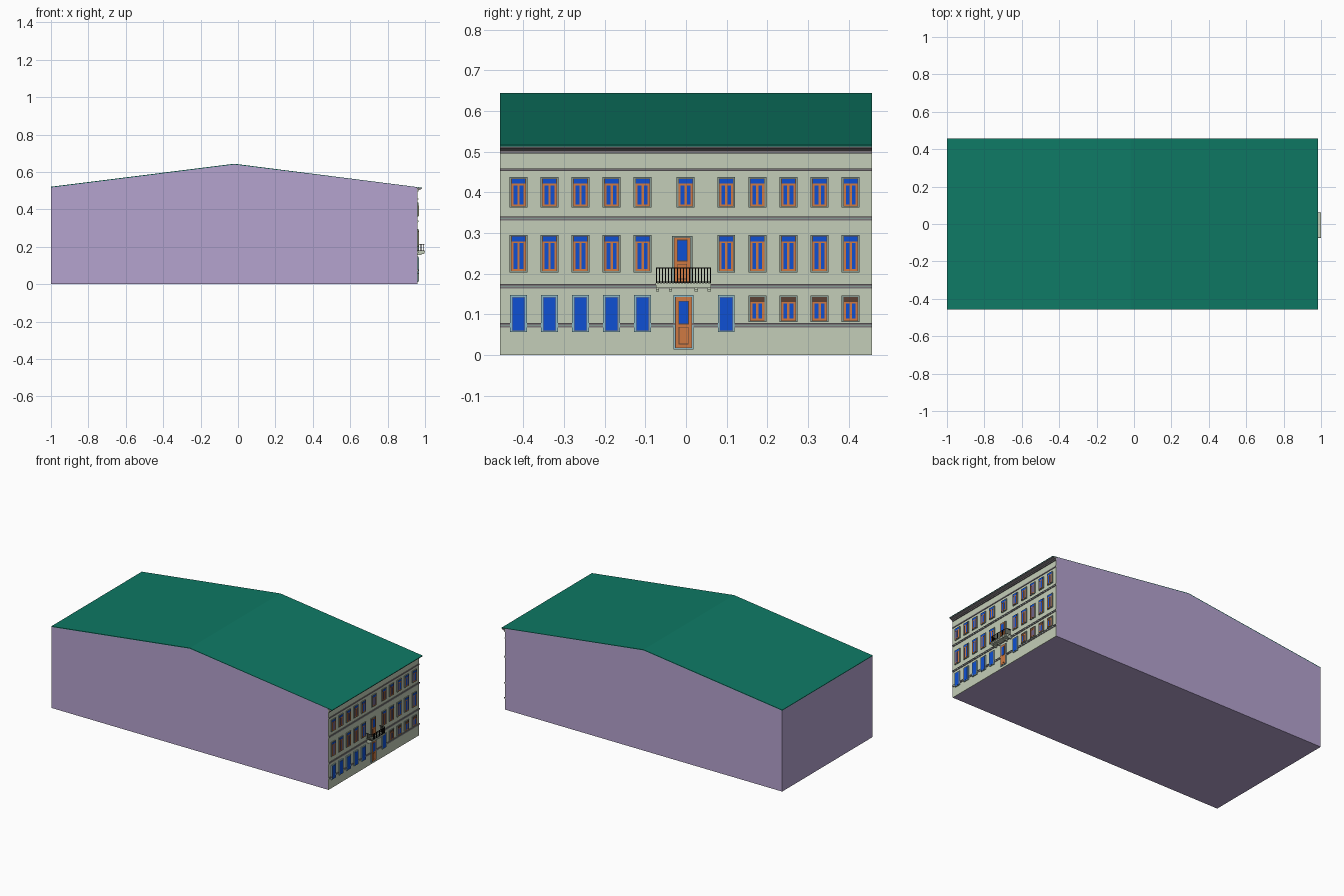
import bpy
import bmesh

cube = bpy.data.objects.get("Cube")
if cube:
    bpy.data.objects.remove(cube, do_unlink=True)


def material(name, rgb):
    """Flat material from display RGB, stored as linear values."""
    lin = [((c / 255 + 0.055) / 1.055) ** 2.4 for c in rgb]
    m = bpy.data.materials.new(name)
    m.use_nodes = True
    m.diffuse_color = (*lin, 1)
    m.node_tree.nodes["Principled BSDF"].inputs["Base Color"].default_value = (*lin, 1)
    return m


MATS = {
    "purple": material("purple wall", (181, 163, 207)),
    "plaster": material("pale green plaster", (196, 206, 184)),
    "green": material("green roof", (14, 122, 101)),
    "blue": material("blue glass", (14, 80, 212)),
    "wood": material("orange wood", (208, 122, 66)),
    "trim": material("light blue trim", (140, 184, 198)),
    "frame": material("grey green frame", (134, 154, 146)),
    "stone": material("grey stone", (122, 117, 120)),
    "brown": material("dark brown", (92, 66, 54)),
    "black": material("black iron", (12, 12, 12)),
}
NAMES = list(MATS)
HALF = 0.457      # half depth of the building
WALL = 0.96       # plane of the decorated wall


def build(name, boxes):
    """One object from boxes: (colour, x0, x1, y0, y1, z0, z1)."""
    used = list(dict.fromkeys(b[0] for b in boxes))
    bm = bmesh.new()
    for colour, x0, x1, y0, y1, z0, z1 in boxes:
        verts = bmesh.ops.create_cube(bm, size=1)["verts"]
        for v in verts:
            v.co = (x1 if v.co.x > 0 else x0,
                    y1 if v.co.y > 0 else y0,
                    z1 if v.co.z > 0 else z0)
        for f in {f for v in verts for f in v.link_faces}:
            f.material_index = used.index(colour)
    return finish(name, bm, used)


def finish(name, bm, colours):
    bmesh.ops.recalc_face_normals(bm, faces=bm.faces)
    mesh = bpy.data.meshes.new(name)
    bm.to_mesh(mesh)
    bm.free()
    for c in colours:
        mesh.materials.append(MATS[c])
    obj = bpy.data.objects.new(name, mesh)
    bpy.context.collection.objects.link(obj)
    return obj


def extrude_profile(name, profile, colour):
    """Prism with an x-z profile running the full depth."""
    bm = bmesh.new()
    face = bm.faces.new([bm.verts.new((x, -HALF, z)) for x, z in profile])
    new = bmesh.ops.extrude_face_region(bm, geom=[face])["geom"]
    bmesh.ops.translate(bm, vec=(0, 2 * HALF, 0),
                        verts=[v for v in new if isinstance(v, bmesh.types.BMVert)])
    return finish(name, bm, [colour])


def plate(colour, y, width, z0, z1, height, base=0.0):
    """Flat piece on the decorated wall."""
    return (colour, WALL + base, WALL + height, y - width / 2, y + width / 2, z0, z1)


# Main body, roof sheet and decorated wall
extrude_profile("building_body",
                [(-1, 0), (0.956, 0), (0.956, 0.518), (-0.02, 0.640), (-1, 0.517)], "purple")
extrude_profile("roof",
                [(-1, 0.517), (-0.02, 0.640), (0.985, 0.513),
                 (0.985, 0.516), (-0.02, 0.644), (-1, 0.521)], "green")
build("decorated_wall", [("plaster", 0.956, WALL, -HALF, HALF, 0, 0.514)])

# Stepped cornice under the eaves
extrude_profile("cornice",
                [(WALL, 0.496), (0.966, 0.496), (0.966, 0.503), (0.974, 0.506),
                 (0.982, 0.509), (0.983, 0.5135), (WALL, 0.515)], "stone")

# String courses: a wide moulding with a slim proud lip
for i, z in enumerate((0.072, 0.168, 0.335, 0.455)):
    if i == 3:
        build("string_course_top", [plate("stone", 0, 2 * HALF, z - 0.003, z + 0.004, 0.004)])
    else:
        build(f"string_course_{i + 1}", [
            plate("stone", 0, 2 * HALF, z - 0.005, z - 0.001, 0.003),
            plate("frame", 0, 2 * HALF, z - 0.001, z + 0.002, 0.004),
            plate("stone", 0, 2 * HALF, z + 0.002, z + 0.006, 0.005)])


def window(name, y, z0, z1, fanlight="blue"):
    """Framed window with posts, mullion, transom and a top light."""
    bottom, top = z0 + 0.004, z1 - 0.004
    bar = top - 0.012
    boxes = [
        plate("frame", y, 0.044, z0, z1, 0.005),
        plate("brown", y, 0.036, bottom - 0.001, top + 0.001, 0.0055),
        plate("blue", y, 0.033, bottom, bar, 0.006),
        plate(fanlight, y, 0.033, bar, top, 0.006),
        plate("wood", y, 0.033, bar - 0.004, bar, 0.007),
        plate("wood", y, 0.033, bottom, bottom + 0.004, 0.007),
        plate("wood", y, 0.006, bottom, bar, 0.007)]
    for side in (-1, 1):
        boxes.append(plate("wood", y + side * 0.0145, 0.005, bottom, bar, 0.007))
    build(name, boxes)


# Window columns either side of the entrance
left_cols = [-0.412 + 0.0763 * i for i in range(5)]
right_cols = [0.099 + 0.0765 * i for i in range(5)]

for i, y in enumerate(left_cols + [-0.001] + right_cols):
    window(f"upper_window_{i + 1}", y, 0.362, 0.437)
for i, y in enumerate(left_cols + right_cols):
    window(f"middle_window_{i + 1}", y, 0.203, 0.295)
for i, y in enumerate(right_cols[1:]):
    window(f"small_ground_window_{i + 1}", y, 0.081, 0.146, "brown")
for i, y in enumerate(left_cols + right_cols[:1]):
    build(f"shop_window_{i + 1}", [
        plate("trim", y, 0.041, 0.056, 0.147, 0.006),
        plate("stone", y, 0.033, 0.059, 0.143, 0.0065),
        plate("blue", y, 0.030, 0.060, 0.141, 0.007)])


def door(name, y, z0, z1, glass0, glass1, surround):
    """Panelled door with a glazed upper half."""
    mid = (z0 + glass0) / 2
    build(name, [
        plate(surround, y, 0.050, z0 - 0.005, z1 + 0.005, 0.005),
        plate("brown", y, 0.041, z0 - 0.001, z1 + 0.001, 0.0055),
        plate("wood", y, 0.038, z0, z1, 0.007),
        plate("brown", y, 0.026, glass0 - 0.002, glass1 + 0.002, 0.0075),
        plate("blue", y, 0.023, glass0, glass1, 0.008),
        plate("brown", y, 0.024, z0 + 0.008, glass0 - 0.008, 0.0075),
        plate("wood", y, 0.021, z0 + 0.0095, mid + (glass0 - z0) / 2 - 0.0095, 0.008)])


door("entrance_door", -0.006, 0.018, 0.142, 0.077, 0.131, "trim")
door("balcony_door", -0.009, 0.178, 0.288, 0.232, 0.282, "frame")

# Balcony slab with paired brackets
Y0, Y1, FRONT = -0.074, 0.061, 0.998
build("balcony_slab", [
    ("plaster", WALL, FRONT, Y0, Y1, 0.165, 0.172),
    ("plaster", WALL, 1.0, Y0 - 0.001, Y1 + 0.001, 0.172, 0.177)])
for i, y in enumerate((Y0 + 0.004, Y0 + 0.036, Y1 - 0.036, Y1 - 0.004)):
    build(f"balcony_bracket_{i + 1}", [
        ("plaster", WALL, 0.994, y - 0.004, y + 0.004, 0.161, 0.165),
        ("plaster", WALL, 0.980, y - 0.004, y + 0.004, 0.156, 0.161)])

# Iron railing on three sides
R = 0.0011
rail = []
for z in (0.179, 0.214):
    rail.append(("black", FRONT - 2 * R, FRONT, Y0, Y1, z - R, z + R))
    for y in (Y0 + R, Y1 - R):
        rail.append(("black", WALL, FRONT, y - R, y + R, z - R, z + R))
BARS = 19
for i in range(BARS):
    y = Y0 + R + (Y1 - Y0 - 2 * R) * i / (BARS - 1)
    rail.append(("black", FRONT - 2 * R, FRONT, y - R, y + R, 0.177, 0.215))
for i in range(4):
    x = WALL + 0.006 + 0.008 * i
    for y in (Y0 + R, Y1 - R):
        rail.append(("black", x - R, x + R, y - R, y + R, 0.177, 0.215))
build("balcony_railing", rail)
